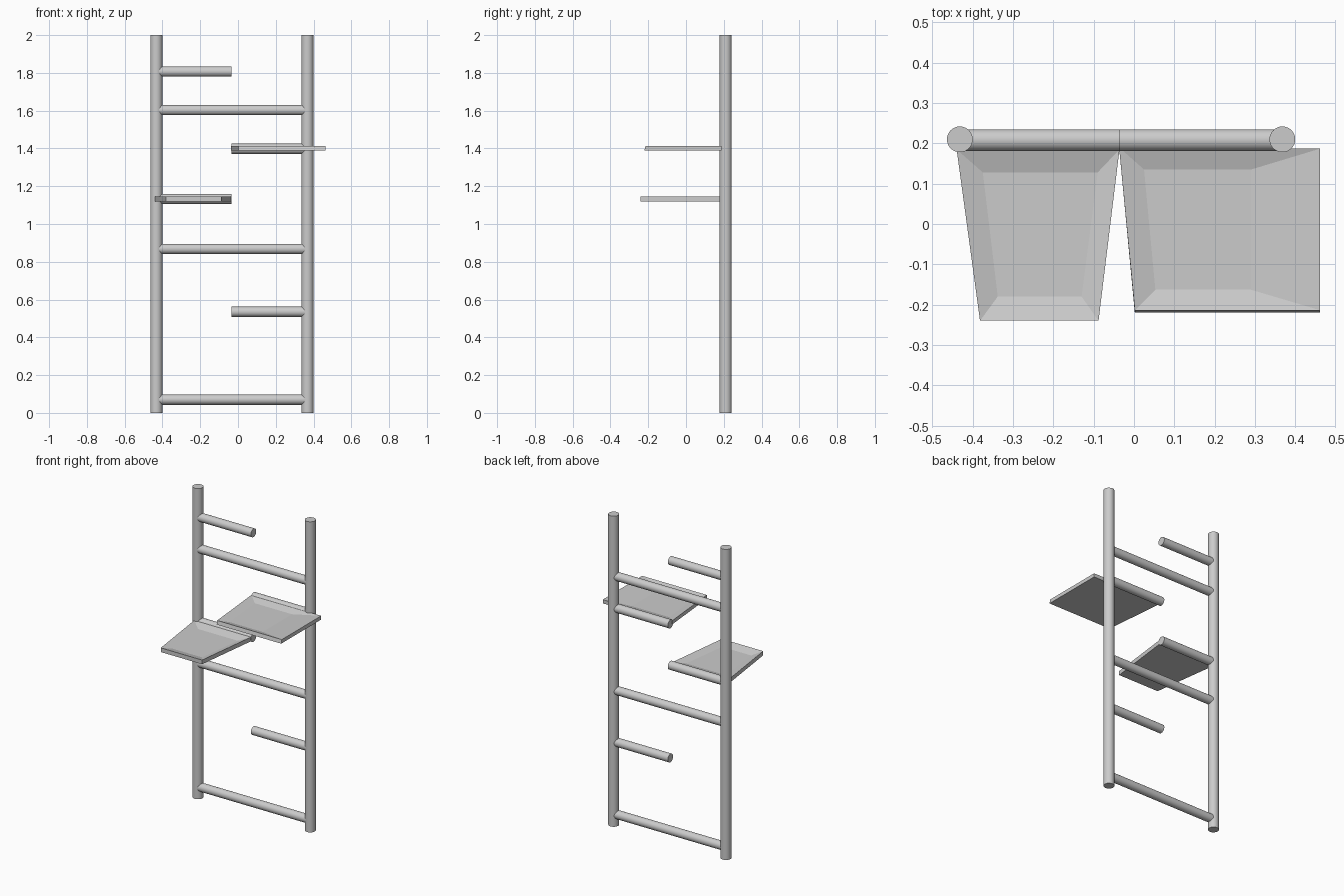
import bpy, bmesh, math

if "Cube" in bpy.data.objects:
    bpy.data.objects.remove(bpy.data.objects["Cube"])

POST_L, POST_R, MID, Y = -0.432, 0.368, -0.035, 0.21


def rod(name, radius, length, loc, along_x=False):
    rot = (0, math.pi / 2, 0) if along_x else (0, 0, 0)
    bpy.ops.mesh.primitive_cylinder_add(vertices=32, radius=radius, depth=length,
                                        location=loc, rotation=rot)
    ob = bpy.context.object
    ob.name = name
    bpy.ops.object.shade_smooth_by_angle(angle=math.radians(40))
    return ob


def tray(name, bottom, rim, floor, z_low, z_high, z_floor):
    """Shallow dish: flat underside, outer rim and sloped recess."""
    bm = bmesh.new()
    rings = [[bm.verts.new((x, y, z)) for x, y in pts]
             for pts, z in ((bottom, z_low), (rim, z_high), (floor, z_floor))]
    for a, b in zip(rings, rings[1:]):
        for i in range(4):
            j = (i + 1) % 4
            bm.faces.new((a[i], a[j], b[j], b[i]))
    bm.faces.new(rings[0][::-1])
    bm.faces.new(rings[2])
    bmesh.ops.recalc_face_normals(bm, faces=bm.faces)
    me = bpy.data.meshes.new(name)
    bm.to_mesh(me)
    bm.free()
    bpy.context.collection.objects.link(bpy.data.objects.new(name, me))


# Upright posts
for name, x in (("left_post", POST_L), ("right_post", POST_R)):
    rod(name, 0.032, 2.0, (x, Y, 1.0))

# Full-width rungs and half-width pegs
bars = [("full_rung", POST_L + 0.015, POST_R - 0.015, (0.07, 0.868, 1.603)),
        ("left_peg", POST_L + 0.015, MID, (1.133, 1.807)),
        ("right_peg", MID, POST_R - 0.015, (0.535, 1.398))]
for name, x0, x1, heights in bars:
    for z in heights:
        rod(name, 0.027, x1 - x0, ((x0 + x1) / 2, 0.208, z), True)

# Left tray, tapering to the front
outline = [(-0.382, -0.24), (-0.088, -0.24), (-0.036, 0.185), (-0.44, 0.185)]
tray("left_tray", outline, outline,
     [(-0.338, -0.18), (-0.13, -0.18), (-0.09, 0.128), (-0.375, 0.128)],
     1.118, 1.145, 1.128)

# Right tray, its recess rising to the open right edge
tray("right_tray",
     [(0.002, -0.22), (0.462, -0.22), (0.462, 0.187), (-0.037, 0.19)],
     [(0.002, -0.214), (0.462, -0.214), (0.462, 0.187), (-0.037, 0.19)],
     [(0.053, -0.163), (0.29, -0.163), (0.29, 0.135), (0.025, 0.135)],
     1.39, 1.414, 1.398)
